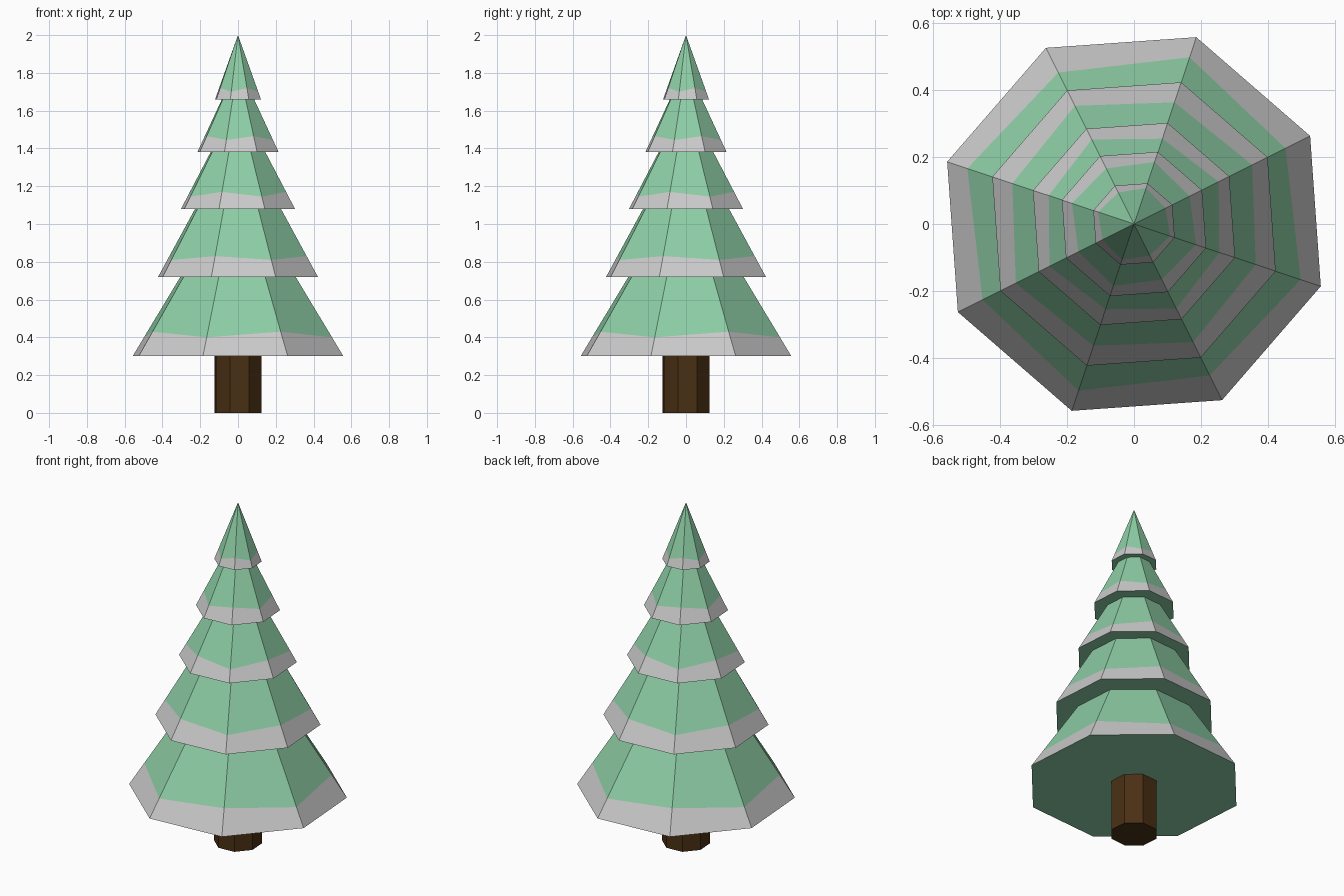
import bpy, bmesh, math

if "Cube" in bpy.data.objects:
    bpy.data.objects.remove(bpy.data.objects["Cube"])

SIDES = 8
TURN = math.atan2(1, 2)


def material(name, rgb):
    m = bpy.data.materials.new(name)
    m.diffuse_color = (*rgb, 1)
    m.use_nodes = True
    m.node_tree.nodes["Principled BSDF"].inputs["Base Color"].default_value = m.diffuse_color
    return m


def ring(bm, r, heights, radii=None):
    """Octagon ring; radius and height may alternate from corner to corner."""
    radii = radii or (r, r)
    return [bm.verts.new((radii[i % 2] * math.cos(TURN + math.tau * i / SIDES),
                          radii[i % 2] * math.sin(TURN + math.tau * i / SIDES),
                          heights[i % 2])) for i in range(SIDES)]


def bridge(bm, a, b, mat):
    for i in range(SIDES):
        j = (i + 1) % SIDES
        bm.faces.new((a[i], a[j], b[j], b[i])).material_index = mat


def finish(bm, name, mats):
    bmesh.ops.recalc_face_normals(bm, faces=bm.faces[:])
    me = bpy.data.meshes.new(name)
    bm.to_mesh(me)
    bm.free()
    for m in mats:
        me.materials.append(m)
    ob = bpy.data.objects.new(name, me)
    bpy.context.collection.objects.link(ob)


green = material("needles", (0.27, 0.62, 0.38))
snow = material("snow", (0.8, 0.8, 0.8))
brown = material("bark", (0.067, 0.029, 0.007))

# Trunk
bm = bmesh.new()
low, high = ring(bm, 0.13, (0, 0)), ring(bm, 0.13, (0.3, 0.3))
bridge(bm, low, high, 0)
bm.faces.new(low)
bm.faces.new(high)
finish(bm, "trunk", [brown])

# Foliage tiers: rim z, rim radius, top z, top radius, snow line at alternate corners
tiers = [
    (0.30, 0.588, 0.72, 0.322, (0.43, 0.40)),
    (0.72, 0.446, 1.08, 0.240, (0.81, 0.83)),
    (1.08, 0.318, 1.38, 0.153, (1.145, 1.17)),
    (1.38, 0.227, 1.66, 0.090, (1.465, 1.445)),
    (1.66, 0.128, 2.00, 0.0, (1.72, 1.70)),
]
bm = bmesh.new()
last = ring(bm, 0.13, (0.3, 0.3))
for z0, r0, z1, r1, line in tiers:
    rim = ring(bm, r0, (z0, z0))
    edge = ring(bm, 0, line, [r0 + (r1 - r0) * (z - z0) / (z1 - z0) for z in line])
    bridge(bm, last, rim, 0)      # flat underside
    bridge(bm, rim, edge, 1)      # snowy border
    if r1:
        last = ring(bm, r1, (z1, z1))
        bridge(bm, edge, last, 0)
    else:
        tip = bm.verts.new((0, 0, z1))
        for i in range(SIDES):
            bm.faces.new((edge[i], edge[(i + 1) % SIDES], tip))
finish(bm, "foliage", [green, snow])
